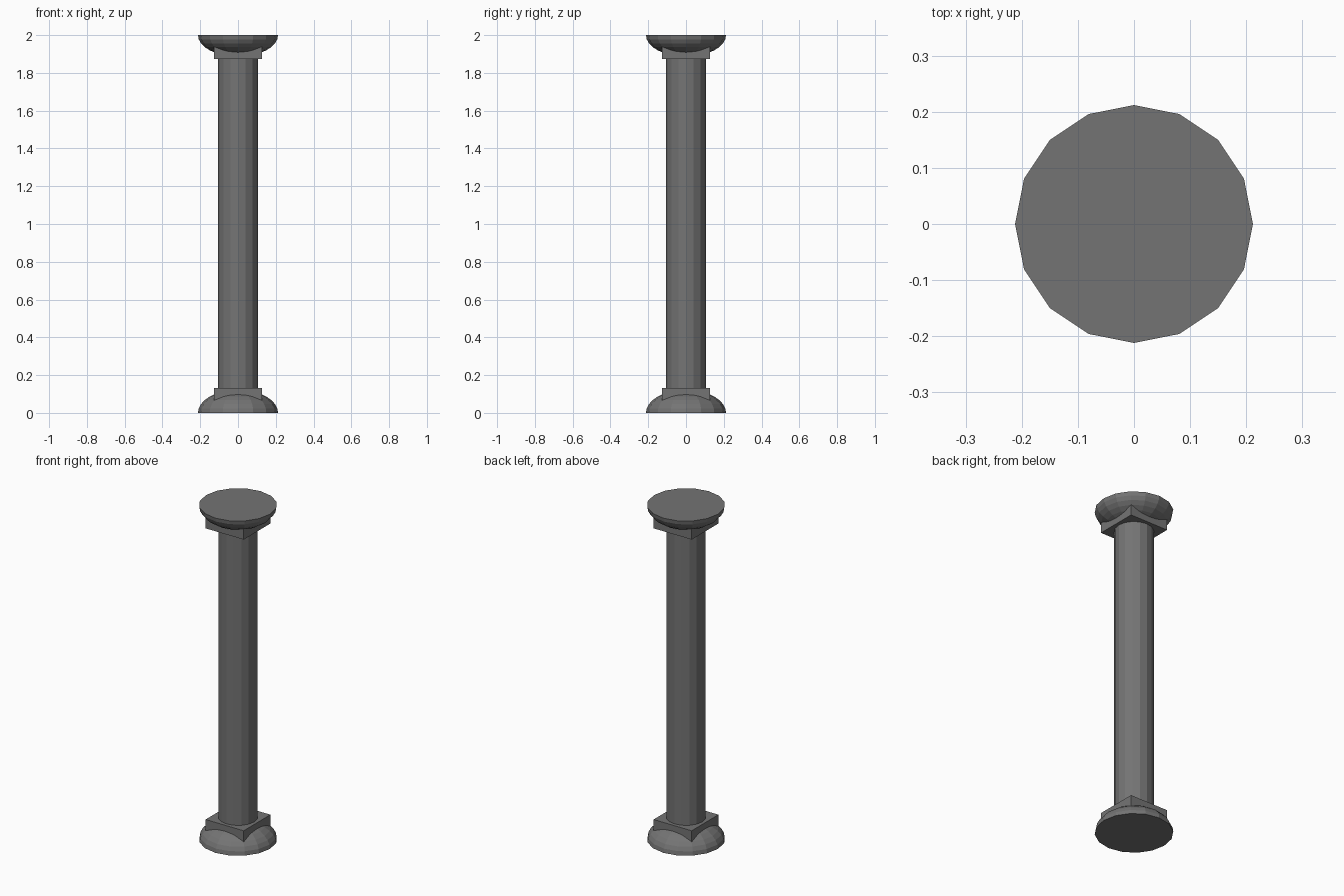
import bpy, bmesh, math

if "Cube" in bpy.data.objects:
    bpy.data.objects.remove(bpy.data.objects["Cube"])

SIDES = 16
RINGS = 8

# Dark grey stone
stone = bpy.data.materials.new("dark_stone")
stone.diffuse_color = (0.175, 0.175, 0.175, 1)
stone.use_nodes = True
stone.node_tree.nodes["Principled BSDF"].inputs["Base Color"].default_value = stone.diffuse_color


def make_object(name, bm):
    bmesh.ops.recalc_face_normals(bm, faces=bm.faces)
    mesh = bpy.data.meshes.new(name)
    bm.to_mesh(mesh)
    bm.free()
    mesh.materials.append(stone)
    obj = bpy.data.objects.new(name, mesh)
    bpy.context.collection.objects.link(obj)
    return obj


def dome(name, z, radius, height):
    """Squashed half sphere with a flat cap at z; negative height hangs down."""
    bm = bmesh.new()
    bmesh.ops.create_uvsphere(bm, u_segments=SIDES, v_segments=RINGS * 2, radius=1)
    geom = bm.verts[:] + bm.edges[:] + bm.faces[:]
    bmesh.ops.bisect_plane(bm, geom=geom, plane_co=(0, 0, 0), plane_no=(0, 0, 1),
                           dist=1e-4, clear_inner=True)
    rim = [e for e in bm.edges if e.is_boundary]
    bmesh.ops.contextual_create(bm, geom=rim)
    for v in bm.verts:
        v.co = (v.co.x * radius, v.co.y * radius, z + v.co.z * height)
    return make_object(name, bm)


def block(name, half, z0, z1):
    bm = bmesh.new()
    bmesh.ops.create_cube(bm, size=2)
    for v in bm.verts:
        v.co = (v.co.x * half, v.co.y * half, z1 if v.co.z > 0 else z0)
    return make_object(name, bm)


def shaft(name, radius, z0, z1):
    bm = bmesh.new()
    bmesh.ops.create_cone(bm, cap_ends=True, segments=SIDES, radius1=radius,
                          radius2=radius, depth=z1 - z0)
    bmesh.ops.translate(bm, verts=bm.verts, vec=(0, 0, (z0 + z1) / 2))
    return make_object(name, bm)


# Rounded foot and square plinth
dome("base_dome", 0, 0.212, 0.122)
block("base_block", 0.126, 0.03, 0.133)

# Column shaft
shaft("shaft", 0.107, 0.1, 1.9)

# Square block and rounded capital
block("capital_block", 0.126, 1.873, 1.97)
dome("capital_dome", 2.0, 0.212, -0.114)
